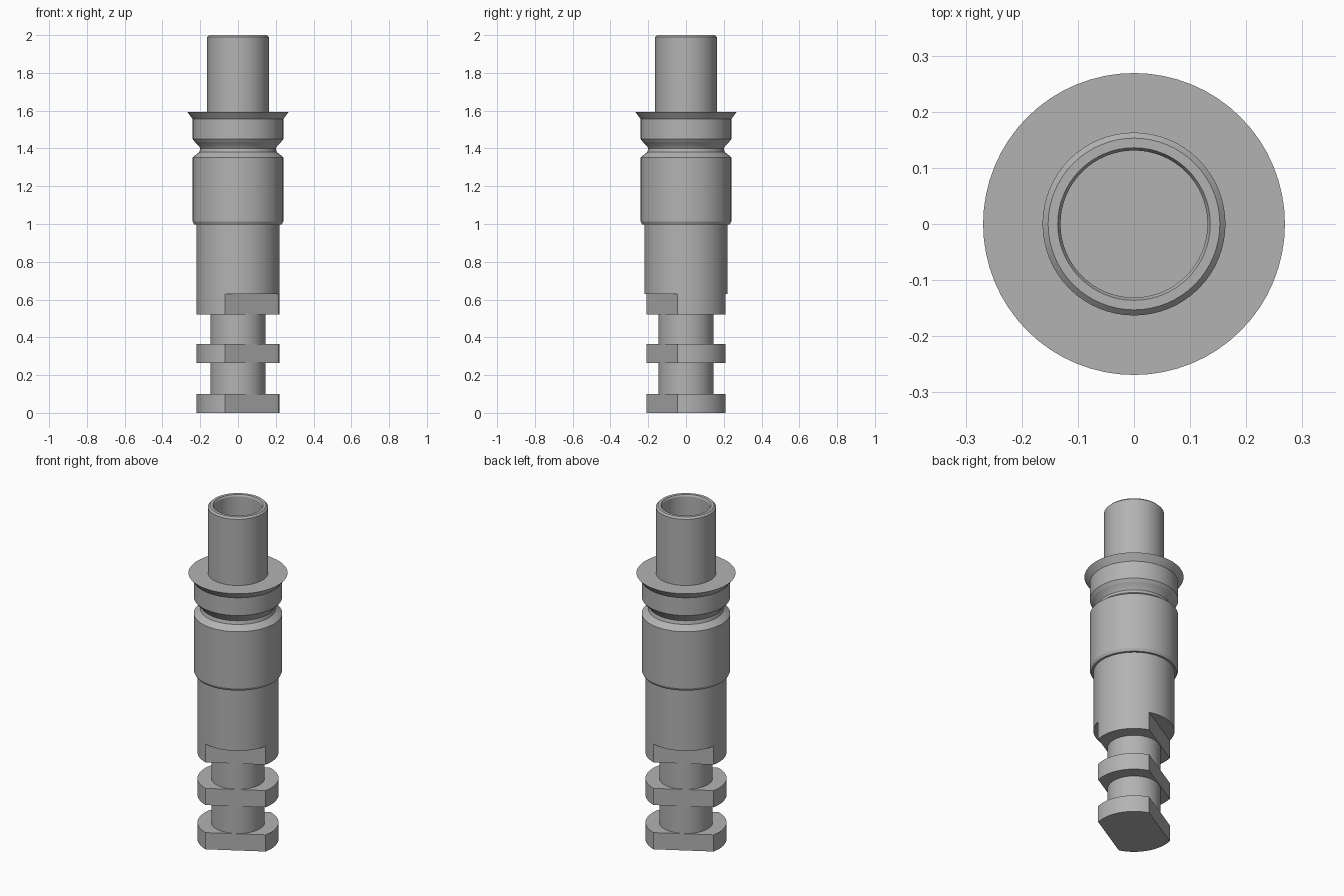
import bpy, bmesh, math
from mathutils import Vector, Matrix

cube = bpy.data.objects.get("Cube")
if cube:
    bpy.data.objects.remove(cube, do_unlink=True)

SEGMENTS = 64
FLAT_NORMAL = Vector((math.cos(math.radians(-60)), math.sin(math.radians(-60)), 0))
FLAT_DISTANCE = 0.147

steel = bpy.data.materials.new("grey_steel")
steel.use_nodes = True
grey = (0.45, 0.45, 0.45, 1)
steel.diffuse_color = grey
steel.node_tree.nodes["Principled BSDF"].inputs["Base Color"].default_value = grey


def finish(name, bm):
    bmesh.ops.recalc_face_normals(bm, faces=bm.faces)
    mesh = bpy.data.meshes.new(name)
    bm.to_mesh(mesh)
    bm.free()
    mesh.materials.append(steel)
    obj = bpy.data.objects.new(name, mesh)
    bpy.context.collection.objects.link(obj)
    bpy.ops.object.select_all(action='DESELECT')
    obj.select_set(True)
    bpy.context.view_layer.objects.active = obj
    bpy.ops.object.shade_smooth_by_angle(angle=math.radians(20))
    return obj


def lathe(name, profile):
    """Turn a (radius, height) profile around the z axis."""
    bm = bmesh.new()
    verts = [bm.verts.new((r, 0, z)) for r, z in profile]
    edges = [bm.edges.new(pair) for pair in zip(verts, verts[1:])]
    bmesh.ops.spin(bm, geom=verts + edges, cent=(0, 0, 0), axis=(0, 0, 1),
                   angle=math.tau, steps=SEGMENTS, use_merge=True)
    bmesh.ops.remove_doubles(bm, verts=bm.verts, dist=0.0005)
    return finish(name, bm)


def flatted_disc(name, radius, bottom, top):
    """Disc with two parallel flats cut from its sides."""
    bm = bmesh.new()
    bmesh.ops.create_cone(bm, cap_ends=True, segments=SEGMENTS, radius1=radius,
                          radius2=radius, depth=top - bottom,
                          matrix=Matrix.Translation((0, 0, (top + bottom) / 2)))
    for side in (1, -1):
        normal = FLAT_NORMAL * side
        cut = bmesh.ops.bisect_plane(bm, geom=bm.verts[:] + bm.edges[:] + bm.faces[:],
                                     plane_co=normal * FLAT_DISTANCE,
                                     plane_no=normal, clear_outer=True)
        rim = [e for e in cut["geom_cut"] if isinstance(e, bmesh.types.BMEdge)]
        bmesh.ops.holes_fill(bm, edges=rim, sides=0)
    return finish(name, bm)


# Keyed lower end: flatted discs joined by round necks
flatted_disc("foot_disc", 0.22, 0, 0.10)
flatted_disc("middle_disc", 0.22, 0.265, 0.365)
flatted_disc("body_key", 0.22, 0.52, 0.63)
lathe("lower_neck", [(0.145, 0.10), (0.145, 0.265)])
lathe("upper_neck", [(0.145, 0.365), (0.145, 0.52)])

# Main body and thicker sleeve
lathe("body", [(0, 0.63), (0.22, 0.63), (0.22, 0.997)])
lathe("sleeve", [(0.22, 0.997), (0.232, 0.997), (0.24, 1.013), (0.24, 1.353),
                 (0.214, 1.374), (0.205, 1.38)])

# Groove, collar and flared flange
lathe("groove", [(0.205, 1.38), (0.20, 1.40), (0.205, 1.41), (0.228, 1.433)])
lathe("collar", [(0.228, 1.433), (0.24, 1.45), (0.24, 1.556)])
lathe("flange", [(0.24, 1.556), (0.269, 1.594), (0.163, 1.594)])

# Hollow top tube with chamfered rim
lathe("tube", [(0.163, 1.594), (0.163, 1.99), (0.153, 2.0), (0.136, 2.0),
               (0.131, 1.99), (0.131, 1.6), (0, 1.6)])
